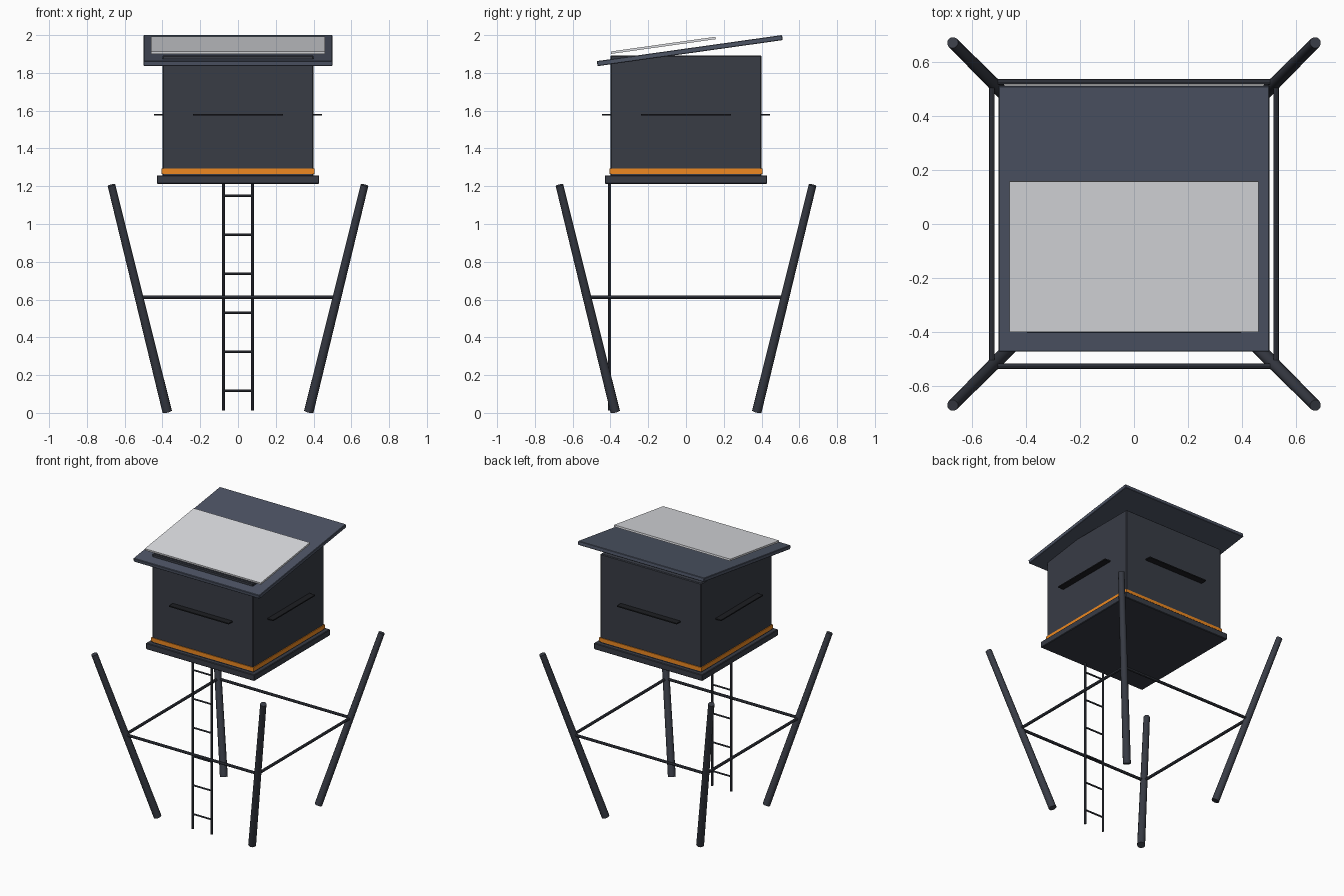
import bpy, math
from mathutils import Vector

if "Cube" in bpy.data.objects:
    bpy.data.objects.remove(bpy.data.objects["Cube"])


def mat(name, rgb):
    m = bpy.data.materials.new(name)
    m.diffuse_color = (*rgb, 1)
    m.use_nodes = True
    m.node_tree.nodes["Principled BSDF"].inputs["Base Color"].default_value = m.diffuse_color
    return m


DARK = mat("dark_slate", (0.04, 0.045, 0.06))
BLACK = mat("black_metal", (0.012, 0.013, 0.016))
ROOF = mat("roof_slate", (0.075, 0.09, 0.13))
ORANGE = mat("orange", (0.85, 0.25, 0.015))
PANEL = mat("pale_panel", (0.72, 0.73, 0.76))


def box(name, loc, size, m, rot=(0, 0, 0), bevel=0):
    bpy.ops.mesh.primitive_cube_add(size=1, location=loc, rotation=rot)
    o = bpy.context.object
    o.name = name
    o.scale = size
    bpy.ops.object.transform_apply(location=False, rotation=False, scale=True)
    if bevel:
        b = o.modifiers.new("bevel", "BEVEL")
        b.width, b.segments = bevel, 1
    o.data.materials.append(m)
    return o


def rod(name, a, b, r1, r2, m, sides=12):
    a, b = Vector(a), Vector(b)
    bpy.ops.mesh.primitive_cone_add(vertices=sides, radius1=r1, radius2=r2,
                                    depth=(b - a).length, location=(a + b) / 2)
    o = bpy.context.object
    o.name = name
    o.rotation_euler = (b - a).to_track_quat("Z", "Y").to_euler()
    o.data.materials.append(m)
    bpy.ops.object.shade_smooth_by_angle(angle=math.radians(40))
    return o


# cabin, floor platform and orange band
box("platform", (0, 0, 1.235), (0.86, 0.86, 0.045), DARK, bevel=0.004)
box("cabin", (0, 0, 1.573), (0.8, 0.8, 0.64), DARK, bevel=0.005)
box("orange_band", (0, 0, 1.28), (0.81, 0.81, 0.028), ORANGE)

# sloping roof and raised panel
tilt = math.radians(8)
box("roof", (0, 0.02, 1.918), (1.0, 0.99, 0.027), ROOF, (tilt, 0, 0), 0.003)
box("roof_panel", (0, -0.12, 1.946), (0.92, 0.56, 0.013), PANEL, (tilt, 0, 0))

# window ledge on each wall
for i, side in enumerate(("right", "back", "left", "front")):
    a = i * math.pi / 2
    box(side + "_ledge", (0.42 * math.cos(a), 0.42 * math.sin(a), 1.578),
        (0.05, 0.475, 0.008), BLACK, (0, 0, a))

# splayed legs and horizontal braces
corners = [(-1, -1), (1, -1), (1, 1), (-1, 1)]
for i, (sx, sy) in enumerate(corners):
    rod("leg", (0.375 * sx, 0.375 * sy, 0.007), (0.67 * sx, 0.67 * sy, 1.205),
        0.026, 0.021, DARK)
    nx, ny = corners[(i + 1) % 4]
    rod("brace", (0.525 * sx, 0.525 * sy, 0.612), (0.525 * nx, 0.525 * ny, 0.612),
        0.01, 0.01, DARK, 8)

# ladder
for s in (-1, 1):
    rod("ladder_rail", (0.076 * s, -0.404, 0.012), (0.076 * s, -0.404, 1.215),
        0.008, 0.008, DARK, 8)
for i in range(6):
    z = 0.117 + 0.2065 * i
    rod("ladder_rung", (-0.076, -0.404, z), (0.076, -0.404, z), 0.006, 0.006, DARK, 8)
